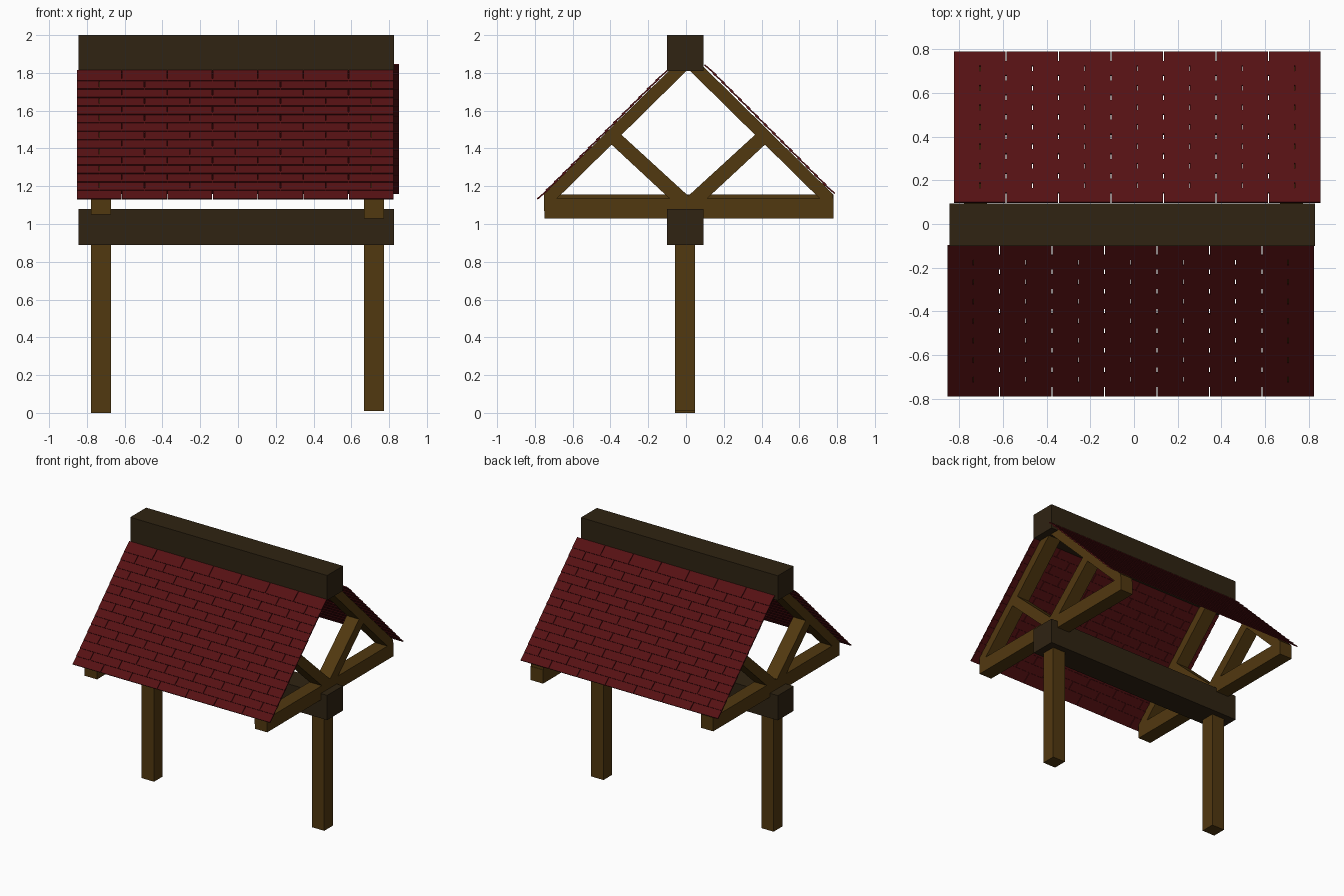
import bpy, bmesh, math

if "Cube" in bpy.data.objects:
    bpy.data.objects.remove(bpy.data.objects["Cube"])

def material(name, rgb):
    m = bpy.data.materials.new(name)
    m.diffuse_color = (*rgb, 1)
    m.use_nodes = True
    m.node_tree.nodes["Principled BSDF"].inputs["Base Color"].default_value = m.diffuse_color
    return m

BROWN = material("brown wood", (0.083, 0.040, 0.005))
DARK = material("dark wood", (0.029, 0.017, 0.006))
RED = material("red shingle", (0.092, 0.0055, 0.0065))

def prism(bm, profile, x0, x1):
    """Extrude a (y, z) profile along x."""
    a = [bm.verts.new((x0, y, z)) for y, z in profile]
    b = [bm.verts.new((x1, y, z)) for y, z in profile]
    n = len(profile)
    bm.faces.new(a)
    bm.faces.new(b[::-1])
    for i in range(n):
        j = (i + 1) % n
        bm.faces.new((a[j], a[i], b[i], b[j]))

def finish(name, bm, mat):
    bmesh.ops.recalc_face_normals(bm, faces=bm.faces)
    me = bpy.data.meshes.new(name)
    bm.to_mesh(me)
    bm.free()
    me.materials.append(mat)
    ob = bpy.data.objects.new(name, me)
    bpy.context.collection.objects.link(ob)
    return ob

def part(name, profile, x0, x1, mat):
    bm = bmesh.new()
    prism(bm, profile, x0, x1)
    return finish(name, bm, mat)

def rect(y0, y1, z0, z1):
    return [(y0, z0), (y1, z0), (y1, z1), (y0, z1)]

# long beams
part("ridge_beam", rect(-0.10, 0.093, 1.81, 2.0), -0.845, 0.827, DARK)
part("lower_beam", rect(-0.10, 0.093, 0.89, 1.08), -0.845, 0.827, DARK)

# posts and trusses at both ends
CY = 0.012          # truss centre line
SLOPE = 0.985
def inner(d):       # inner rafter edge height at distance d from the centre
    return 1.82 - SLOPE * d

for side, x0, x1, post_z, chord_z in (("left", -0.777, -0.672, 0.0, 1.05),
                                      ("right", 0.668, 0.773, 0.01, 1.03)):
    part(side + "_post", rect(-0.058, 0.047, post_z, 0.92), x0, x1, BROWN)
    part(side + "_tie_beam", rect(-0.75, 0.78, chord_z, chord_z + 0.105), x0, x1, BROWN)
    for tag, s in (("front", -1), ("back", 1)):
        end = 0.765
        rafter = [(0, inner(0)), (end, inner(end)), (end, inner(end) + 0.092), (0, inner(0) + 0.092)]
        part(f"{side}_{tag}_rafter", [(CY + s * d, z) for d, z in rafter], x0, x1, BROWN)
        strut = [(0.04, 1.08), (0.435, 1.447), (0.375, 1.492), (-0.075, 1.08)]
        part(f"{side}_{tag}_strut", [(CY + s * d, z) for d, z in strut], x0, x1, BROWN)

# shingle roof: overlapping tilted rows, alternate rows shifted half a shingle
ROWS, COLS, W, GAP, STEP = 15, 7, 0.24, 0.002, 0.0447
def roof(name):
    bm = bmesh.new()
    for r in range(ROWS):
        y, z = -0.79 + r * STEP, 1.135 + r * STEP
        profile = [(y, z), (y + 0.064, z + 0.055), (y + 0.069, z + 0.049), (y + 0.005, z - 0.006)]
        shift = 0.5 * (r % 2)
        for c in range(COLS + r % 2):
            a = max(0, c - shift) * W
            b = min(COLS, c + 1 - shift) * W
            prism(bm, profile, -0.855 + a + GAP, -0.855 + b - GAP)
    return finish(name, bm, RED)

roof("front_roof_shingles")
back = roof("back_roof_shingles")
back.rotation_euler = (0, 0, math.pi)
back.location.z = 0.03
